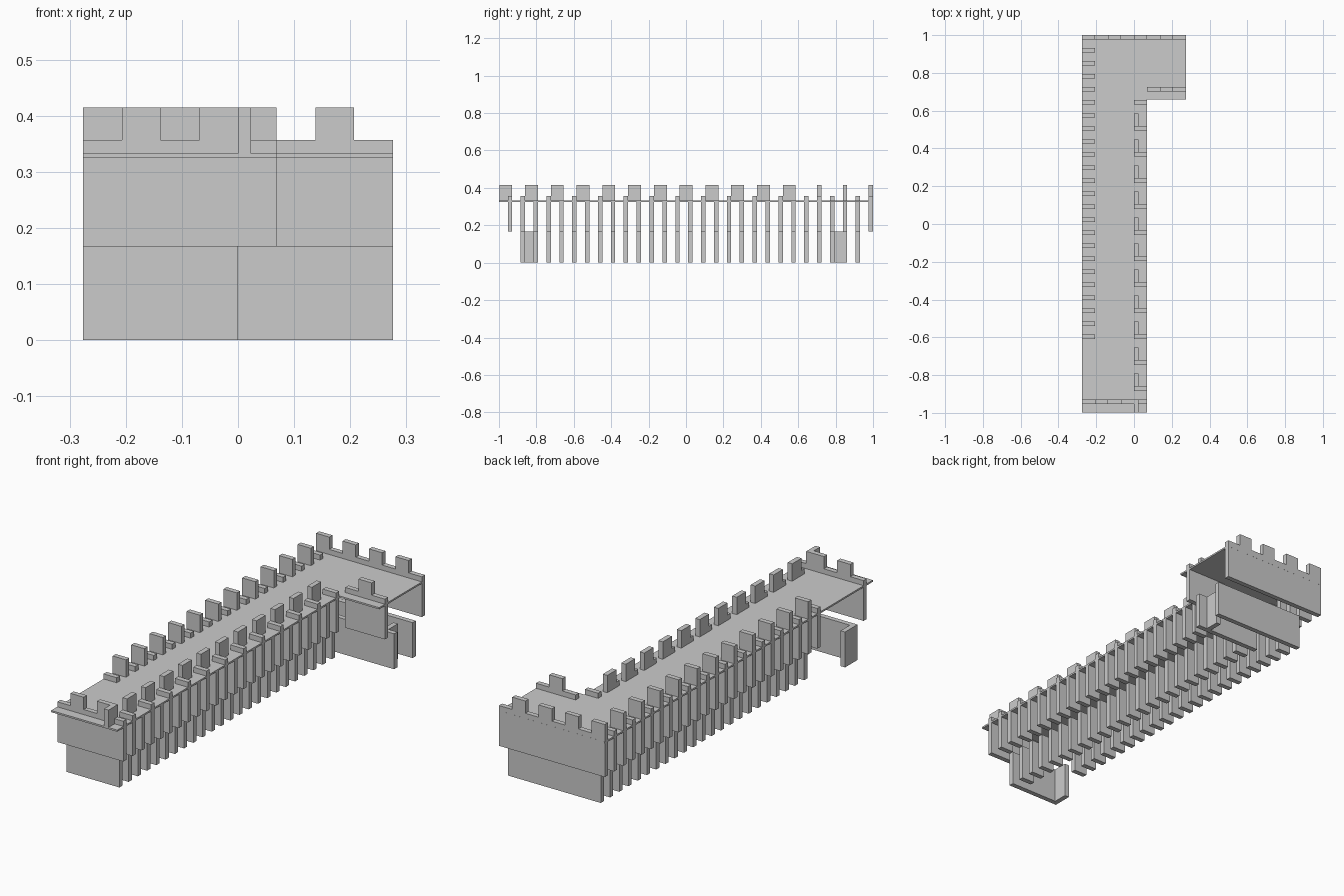
import bpy, bmesh
from mathutils import Matrix, Vector

if "Cube" in bpy.data.objects:
    bpy.data.objects.remove(bpy.data.objects["Cube"])

C = 0.069            # wall cell width
P = 0.0689           # cell pitch along y
T = 0.0235           # wall thickness
X0 = -0.276
Z1, ZD, ZL, ZT = 0.167, 0.333, 0.357, 0.415   # wall step, deck, low and tall battlement


def cx(i):
    return X0 + C * i


def yk(k):           # back face of the wall in row k
    return -0.9295 + P * k


class Part:
    def __init__(self, name):
        self.name, self.bm = name, bmesh.new()

    def box(self, x0, x1, y0, y1, z0, z1):
        m = Matrix.Translation(Vector((x0 + x1, y0 + y1, z0 + z1)) / 2)
        m = m @ Matrix.Diagonal((x1 - x0, y1 - y0, z1 - z0, 1))
        bmesh.ops.create_cube(self.bm, size=1, matrix=m)

    def wall(self, i0, i1, k, z0, z1):        # plate facing the front
        self.box(cx(i0), cx(i1), yk(k) - T, yk(k), z0, z1)

    def side(self, i, k, z0, z1):             # plate facing sideways
        self.box(cx(i), cx(i) + T, yk(k) - P, yk(k), z0, z1)

    def done(self):
        me = bpy.data.meshes.new(self.name)
        self.bm.to_mesh(me)
        self.bm.free()
        bpy.context.collection.objects.link(bpy.data.objects.new(self.name, me))


# L-shaped walkway deck
bm = bmesh.new()
outline = [(cx(0), -0.9985), (cx(5), -0.9985), (cx(5), 0.658),
           (cx(8), 0.658), (cx(8), 1), (cx(0), 1)]
face = bm.faces.new([bm.verts.new((x, y, 0.325)) for x, y in outline])
ext = bmesh.ops.extrude_face_region(bm, geom=[face])
bmesh.ops.translate(bm, vec=(0, 0, ZD - 0.325),
                    verts=[v for v in ext["geom"] if isinstance(v, bmesh.types.BMVert)])
bmesh.ops.recalc_face_normals(bm, faces=bm.faces)
me = bpy.data.meshes.new("walkway_deck")
bm.to_mesh(me)
bm.free()
bpy.context.collection.objects.link(bpy.data.objects.new("walkway_deck", me))

# Crenellated cross walls: first cell, last cell, row, parity of tall cells
for name, a, b, k, tall in (("front_wall", 0, 5, 0, 1),
                            ("wing_wall", 5, 8, 24, 0),
                            ("back_wall", 0, 8, 28, 0)):
    p = Part(name)
    p.wall(a, b, k, Z1, ZL)
    for i in range(a, b):
        if i % 2 == tall:
            p.wall(i, i + 1, k, ZL, ZT)
    p.done()

# Lower cross walls, set in below the overhang
for name, a, b, k in (("lower_front_wall", 0, 4, 1),
                      ("lower_wing_wall", 4, 8, 25),
                      ("lower_back_wall", 1, 8, 27)):
    p = Part(name)
    p.wall(a, b, k, 0, Z1)
    p.done()

# Left ribs, alternating low and tall
p = Part("left_upper_ribs")
for k in range(5, 28):
    p.wall(0, 1, k, Z1, ZL if k % 2 else ZT)
p.done()
p = Part("left_lower_ribs")
for k in range(5, 27):
    p.wall(1, 2, k, 0, Z1)
p.done()

# Right ribs, low battlements on every other one
p = Part("right_upper_ribs")
for k in range(1, 24):
    p.wall(4, 5, k, Z1, ZL if k % 2 else ZD)
p.done()
p = Part("right_lower_ribs")
for k in range(2, 26):
    p.wall(3, 4, k, 0, Z1)
p.done()

# Right merlons turned sideways on the deck
p = Part("right_merlons")
for k in range(0, 23, 2):
    p.side(4, k, ZD, ZT)
p.done()

# Short lower return walls at two corners
p = Part("corner_returns")
p.side(0, 2, 0, Z1)
p.side(7, 26, 0, Z1)
p.done()
